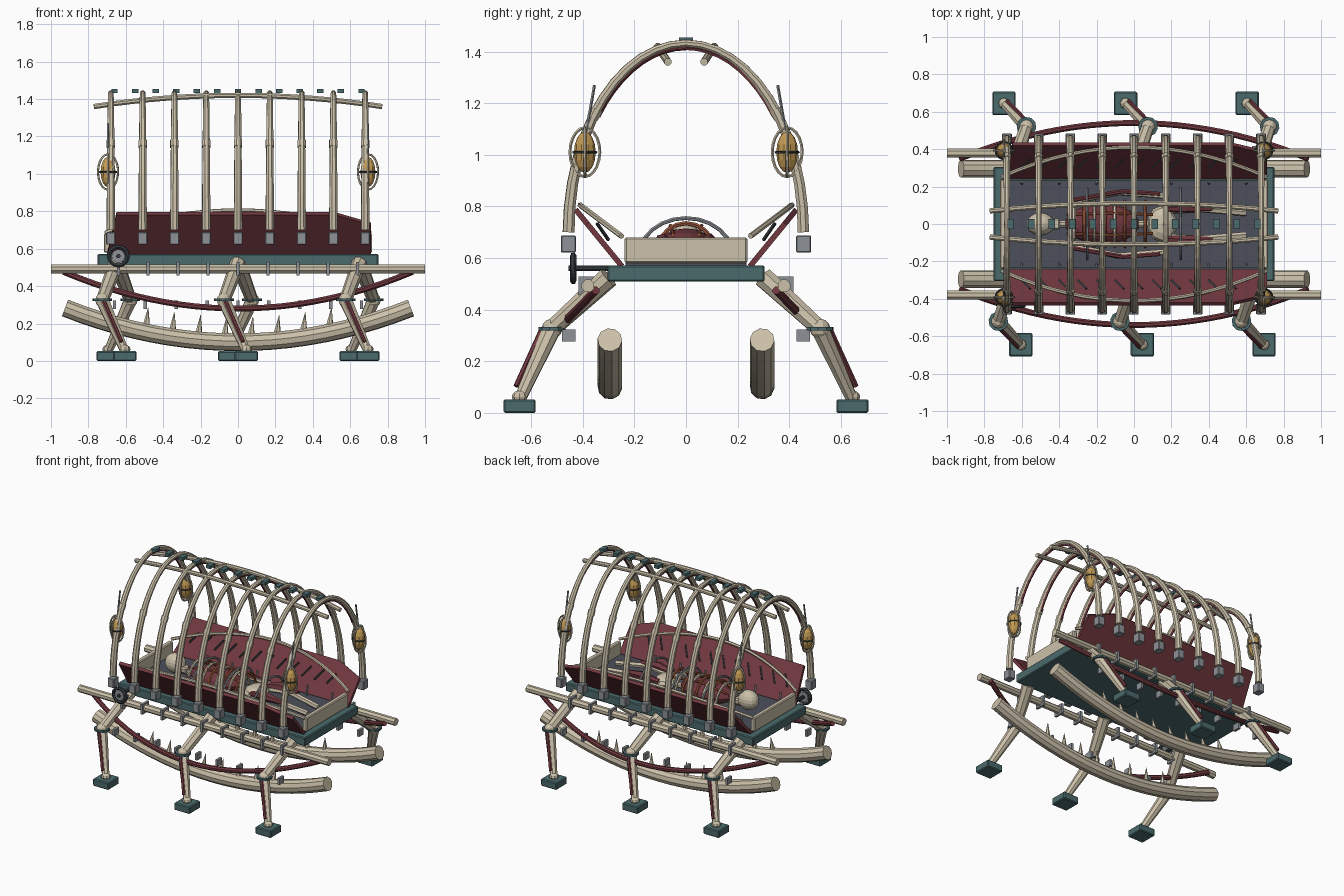
import bpy, bmesh, math
from mathutils import Vector, Matrix

if "Cube" in bpy.data.objects:
    bpy.data.objects.remove(bpy.data.objects["Cube"])


def material(name, rgb):
    m = bpy.data.materials.new(name)
    m.diffuse_color = (*rgb, 1)
    m.use_nodes = True
    m.node_tree.nodes["Principled BSDF"].inputs["Base Color"].default_value = m.diffuse_color
    return m


BONE = material("bone", (0.60, 0.53, 0.40))
MAROON = material("maroon", (0.165, 0.04, 0.05))
TEAL = material("teal", (0.07, 0.145, 0.155))
SLATE = material("slate", (0.075, 0.08, 0.105))
GREY = material("grey metal", (0.27, 0.29, 0.31))
GOLD = material("amber", (0.55, 0.33, 0.09))
COPPER = material("copper", (0.35, 0.10, 0.05))
STEEL = material("dark steel", (0.035, 0.045, 0.05))


def finish(name, bm, mat):
    bmesh.ops.recalc_face_normals(bm, faces=bm.faces)
    me = bpy.data.meshes.new(name)
    bm.to_mesh(me)
    bm.free()
    me.materials.append(mat)
    ob = bpy.data.objects.new(name, me)
    bpy.context.collection.objects.link(ob)
    return ob


def box(name, c, s, mat, bevel=0.0, rot=None):
    bm = bmesh.new()
    bmesh.ops.create_cube(bm, size=1, matrix=Matrix.Diagonal((*s, 1)))
    if bevel:
        bmesh.ops.bevel(bm, geom=bm.edges[:], offset=bevel, segments=1, affect='EDGES')
    bmesh.ops.transform(bm, matrix=Matrix.Translation(c) @ (rot or Matrix()), verts=bm.verts)
    return finish(name, bm, mat)


def tube(name, pts, radius, mat, sides=8, closed=False):
    """Sweep a polygon along points; radius is a number or a function of 0..1."""
    pts = [Vector(p) for p in pts]
    n = len(pts)
    bm = bmesh.new()
    rings, normal = [], None
    for i, p in enumerate(pts):
        a = pts[(i - 1) % n] if closed else pts[max(i - 1, 0)]
        b = pts[(i + 1) % n] if closed else pts[min(i + 1, n - 1)]
        t = (b - a).normalized()
        if normal is None:
            normal = t.orthogonal()
        normal = (normal - t * normal.dot(t)).normalized()
        side = t.cross(normal)
        r = radius(i / (n - 1)) if callable(radius) else radius
        rings.append([bm.verts.new(p + r * (math.cos(k) * normal + math.sin(k) * side))
                      for k in (math.tau * (j + 0.5) / sides for j in range(sides))])
    for i in range(n if closed else n - 1):
        A, B = rings[i], rings[(i + 1) % n]
        for j in range(sides):
            bm.faces.new((A[j], A[(j + 1) % sides], B[(j + 1) % sides], B[j]))
    if not closed:
        bm.faces.new(rings[0])
        bm.faces.new(rings[-1])
    return finish(name, bm, mat)


def ball(name, c, s, mat, seg=12, rings=8):
    bm = bmesh.new()
    bmesh.ops.create_uvsphere(bm, u_segments=seg, v_segments=rings, radius=1,
                              matrix=Matrix.Translation(c) @ Matrix.Diagonal((*s, 1)))
    return finish(name, bm, mat)


def ring(c, u, v, n=20):
    c, u, v = Vector(c), Vector(u), Vector(v)
    return [c + u * math.cos(math.tau * i / n) + v * math.sin(math.tau * i / n) for i in range(n)]


def span(a, b, n):
    return [a + (b - a) * i / (n - 1) for i in range(n)]


# platform and bed
box("platform", (0, 0, 0.54), (1.5, 0.61, 0.062), TEAL, 0.006)
box("bed_floor", (0, 0, 0.58), (1.4, 0.47, 0.02), SLATE)
for s in (-1, 1):
    box("bed_end", (s * 0.70, 0, 0.63), (0.035, 0.475, 0.10), BONE, 0.006)

for s in (-1, 1):
    # flared side panel with clipped corner
    profile = [(-0.70, 0), (0.71, 0), (0.71, 0.75), (0.52, 1), (-0.65, 1)]
    bm = bmesh.new()
    base = [bm.verts.new((x, s * (0.24 + 0.18 * t), 0.575 + 0.22 * t)) for x, t in profile]
    face = bm.faces.new(base)
    ext = bmesh.ops.extrude_face_region(bm, geom=[face])
    bmesh.ops.translate(bm, vec=(0, s * 0.016, -0.014),
                        verts=[v for v in ext["geom"] if isinstance(v, bmesh.types.BMVert)])
    finish("side_panel", bm, MAROON)
    # curved inner rail and hooks on the panel
    tube("inner_rail", [(x, s * (0.41 - 0.16 * (x / 0.71) ** 2), 0.805 - 0.12 * (x / 0.71) ** 2)
                        for x in span(-0.71, 0.71, 17)], 0.011, BONE, 6)
    for x in span(-0.6, 0.5, 12):
        tube("panel_hook", [(x, s * 0.30, 0.67), (x + 0.045, s * 0.345, 0.735)], 0.007, STEEL, 4)
    for x in span(-0.6, 0.6, 7):
        tube("bed_peg", [(x, s * 0.215, 0.585), (x, s * 0.225, 0.66)], 0.007, GREY, 5)

    # long carrying rail, clamps and hanging weights
    tube("carry_rail", [(-1, s * 0.38, 0.492), (1, s * 0.38, 0.492)], 0.026, BONE)
    for x in span(-0.64, 0.64, 9):
        box("rail_clamp", (x, s * 0.38, 0.492), (0.016, 0.072, 0.072), GREY)
    for x in span(-0.66, 0.66, 9):
        box("hanging_weight", (x, s * 0.455, 0.30), (0.018, 0.052, 0.046), GREY)

    # bowed side spring
    tube("side_spring", [(x, s * (0.54 - 0.19 * (x / 0.93) ** 2), 0.28 + 0.195 * (x / 0.93) ** 2)
                         for x in span(-0.93, 0.93, 25)], 0.017, MAROON)

    # rocker with spikes
    def rock(x):
        return 0.10 + 0.185 * (x / 0.93) ** 2
    tube("rocker", [(x, s * 0.295, rock(x)) for x in span(-0.925, 0.925, 21)], 0.048, BONE, 10)
    for x in span(-0.49, 0.49, 8):
        z = rock(x) + 0.035
        tube("rocker_spike", [(x, s * 0.295, z), (x + 0.01, s * 0.28, z + 0.10)],
             lambda t: 0.019 * (1 - t) + 0.001, BONE, 6)

    # ridge purlin
    tube("ridge_purlin", [(x, s * (0.11 - 0.04 * (x / 0.77) ** 2), 1.42 - 0.06 * (x / 0.77) ** 2)
                          for x in span(-0.77, 0.77, 17)], 0.015, BONE)

    # three bent legs
    for x in (-0.65, 0, 0.65):
        hip = Vector((x, s * 0.30, 0.525))
        knee = Vector((x + s * 0.075, s * 0.52, 0.325))
        foot = Vector((x - s * 0.045, s * 0.645, 0.05))
        tube("upper_leg", [hip, knee], lambda t: 0.042 - 0.008 * t, BONE)
        ball("knee_joint", knee, (0.04, 0.04, 0.04), BONE, 10, 6)
        tube("knee_collar", [knee - Vector((0, 0, 0.006)), knee + Vector((0, 0, 0.008))], 0.053, TEAL, 10)
        tube("lower_leg", [knee, foot], lambda t: 0.037 - 0.013 * t, BONE)
        off = Vector((0, s * 0.032, 0.012))
        tube("leg_tendon", [knee.lerp(foot, 0.04) + off, knee.lerp(foot, 0.85) + off], 0.011, MAROON, 6)
        ball("ankle", foot + Vector((0, 0, 0.012)), (0.03, 0.03, 0.025), BONE, 8, 6)
        box("foot", (foot.x, foot.y, 0.026), (0.125, 0.125, 0.052), TEAL, 0.006)


# arched canopy ribs with end caps and cords
def arch(x, a, b, lo, hi, n):
    return [(x, a * math.cos(k), 0.70 + b * math.sin(k)) for k in span(lo, hi, n)]


for x in span(-0.68, 0.68, 9):
    tube("canopy_rib", arch(x, 0.455, 0.732, 0, math.pi, 25),
         lambda t: 0.015 + 0.009 * abs(2 * t - 1), BONE)
    for s in (-1, 1):
        box("rib_cap", (x, s * 0.456, 0.655), (0.05, 0.058, 0.066), GREY, 0.004)
        k = 0.68 if s > 0 else math.pi - 0.68
        tube("rib_cord", arch(x, 0.438, 0.714, k, math.pi / 2, 10), 0.009, MAROON, 5)
        tube("rib_wrap", arch(x, 0.455, 0.732, k - 0.03, k + 0.03, 2), 0.024, BONE)

# ridge blocks
for x in span(-0.66, 0.66, 13):
    box("ridge_block", (x, 0, 1.443), (0.034, 0.055, 0.022), TEAL)

# four hanging lanterns
for sx in (-1, 1):
    for sy in (-1, 1):
        x, y, z = sx * 0.695, sy * 0.392, 1.01
        ball("lantern", (x, y, z), (0.042, 0.042, 0.08), GOLD, 10, 8)
        for u in ((0.054, 0, 0), (0, 0.058, 0)):
            tube("lantern_cage", ring((x, y, z), u, (0, 0, 0.095)), 0.006, BONE, 5, True)
        tube("lantern_band", ring((x, y, z), (0.046, 0, 0), (0, 0.046, 0), 14), 0.005, STEEL, 4, True)
        tube("lantern_spike", [(x, y - sy * 0.006, 1.09), (x, y - sy * 0.037, 1.27)], 0.006, GREY, 5)

# winding wheel at the front
W = (-0.64, -0.437, 0.56)
tube("wheel_rim", ring(W, (0.05, 0, 0), (0, 0, 0.05)), 0.012, STEEL, 6, True)
tube("wheel_disc", [(W[0], -0.428, W[2]), (W[0], -0.444, W[2])], 0.036, GREY, 12)
tube("wheel_axle", [(W[0], -0.30, W[2]), (W[0], -0.455, W[2])], 0.012, STEEL, 8)

# skeletal figure lying on the bed
ball("skull", (-0.50, 0, 0.665), (0.075, 0.062, 0.068), BONE, 14, 10)
box("jaw", (-0.42, 0, 0.64), (0.05, 0.06, 0.04), BONE, 0.008)
tube("spine", [(-0.45, 0, 0.625), (0.14, 0, 0.625)], 0.02, BONE)
ball("torso", (-0.17, 0, 0.645), (0.20, 0.11, 0.07), MAROON, 14, 8)
ball("pelvis", (0.15, 0, 0.635), (0.08, 0.10, 0.045), BONE, 10, 6)
for i, x in enumerate(span(-0.32, 0.06, 8)):
    tube("chest_hoop", [(x, 0.12 * math.cos(k), 0.60 + 0.135 * math.sin(k))
                        for k in span(0, math.pi, 11)], 0.009, COPPER if i % 2 else BONE, 6)
for x in (-0.25, 0.0, 0.25):
    tube("restraint_hoop", [(x, 0.185 * math.cos(k), 0.60 + 0.155 * math.sin(k))
                            for k in span(0, math.pi, 13)], 0.008, GREY, 6)
for s in (-1, 1):
    tube("arm", [(-0.33, s * 0.12, 0.64), (-0.08, s * 0.17, 0.62), (0.16, s * 0.15, 0.63)], 0.016, BONE, 6)
    tube("arm_muscle", [(-0.32, s * 0.13, 0.655), (-0.06, s * 0.175, 0.64), (0.14, s * 0.16, 0.64)],
         0.012, MAROON, 6)
    tube("leg_bone", [(0.16, s * 0.07, 0.63), (0.36, s * 0.08, 0.65), (0.60, s * 0.06, 0.615)],
         0.019, BONE, 6)
    tube("leg_muscle", [(0.16, s * 0.08, 0.65), (0.28, s * 0.09, 0.665), (0.42, s * 0.085, 0.655)],
         lambda t: 0.016 + 0.015 * math.sin(math.pi * t), MAROON, 6)
    tube("chest_cable", [(-0.36, s * 0.05, 0.69), (-0.15, s * 0.06, 0.725), (0.10, s * 0.05, 0.69)],
         0.008, COPPER, 6)
